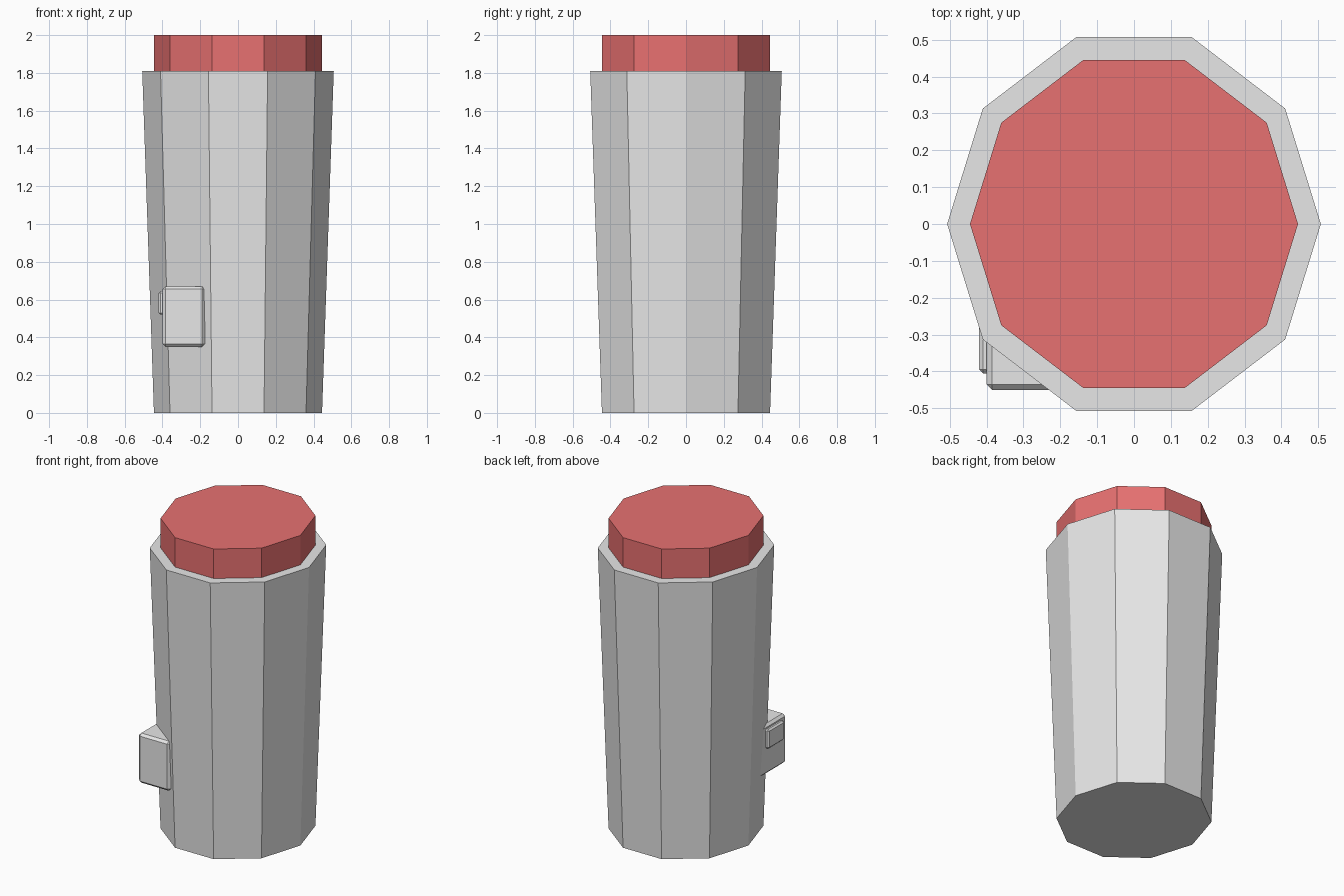
import bpy
import math

cube = bpy.data.objects.get("Cube")
if cube:
    bpy.data.objects.remove(cube, do_unlink=True)


def make_material(name, rgb):
    mat = bpy.data.materials.new(name)
    mat.use_nodes = True
    color = (*rgb, 1)
    mat.diffuse_color = color
    mat.node_tree.nodes["Principled BSDF"].inputs["Base Color"].default_value = color
    return mat


def ten_sided(name, r_bottom, r_top, z0, z1, mat):
    """Ten-sided drum, stretched in y so that it is as deep as it is wide."""
    bpy.ops.mesh.primitive_cone_add(
        vertices=10, radius1=r_bottom, radius2=r_top, depth=z1 - z0,
        location=(0, 0, (z0 + z1) / 2), rotation=(0, 0, math.radians(90)))
    obj = bpy.context.object
    bpy.ops.object.transform_apply(location=False, rotation=True, scale=False)
    obj.scale.y = 1 / math.sin(math.radians(72))
    bpy.ops.object.transform_apply(location=False, rotation=False, scale=True)
    obj.name = name
    obj.data.materials.append(mat)


def bevelled_box(name, low, high, bevel, mat):
    center = [(a + b) / 2 for a, b in zip(low, high)]
    bpy.ops.mesh.primitive_cube_add(size=1, location=center)
    obj = bpy.context.object
    obj.scale = [b - a for a, b in zip(low, high)]
    bpy.ops.object.transform_apply(location=False, rotation=False, scale=True)
    mod = obj.modifiers.new("chamfer", "BEVEL")
    mod.width = bevel
    mod.segments = 1
    obj.name = name
    obj.data.materials.append(mat)


grey = make_material("light grey", (0.8, 0.8, 0.8))
red = make_material("soft red", (0.93, 0.19, 0.19))

# Tapered body and the lid on top
ten_sided("body", 0.445, 0.507, 0, 1.81, grey)
ten_sided("lid", 0.445, 0.445, 1.8, 2, red)

# Control box with a small side button
bevelled_box("control_box", (-0.40, -0.45, 0.35), (-0.175, -0.17, 0.67), 0.015, grey)
bevelled_box("side_button", (-0.42, -0.405, 0.52), (-0.38, -0.24, 0.645), 0.01, grey)
